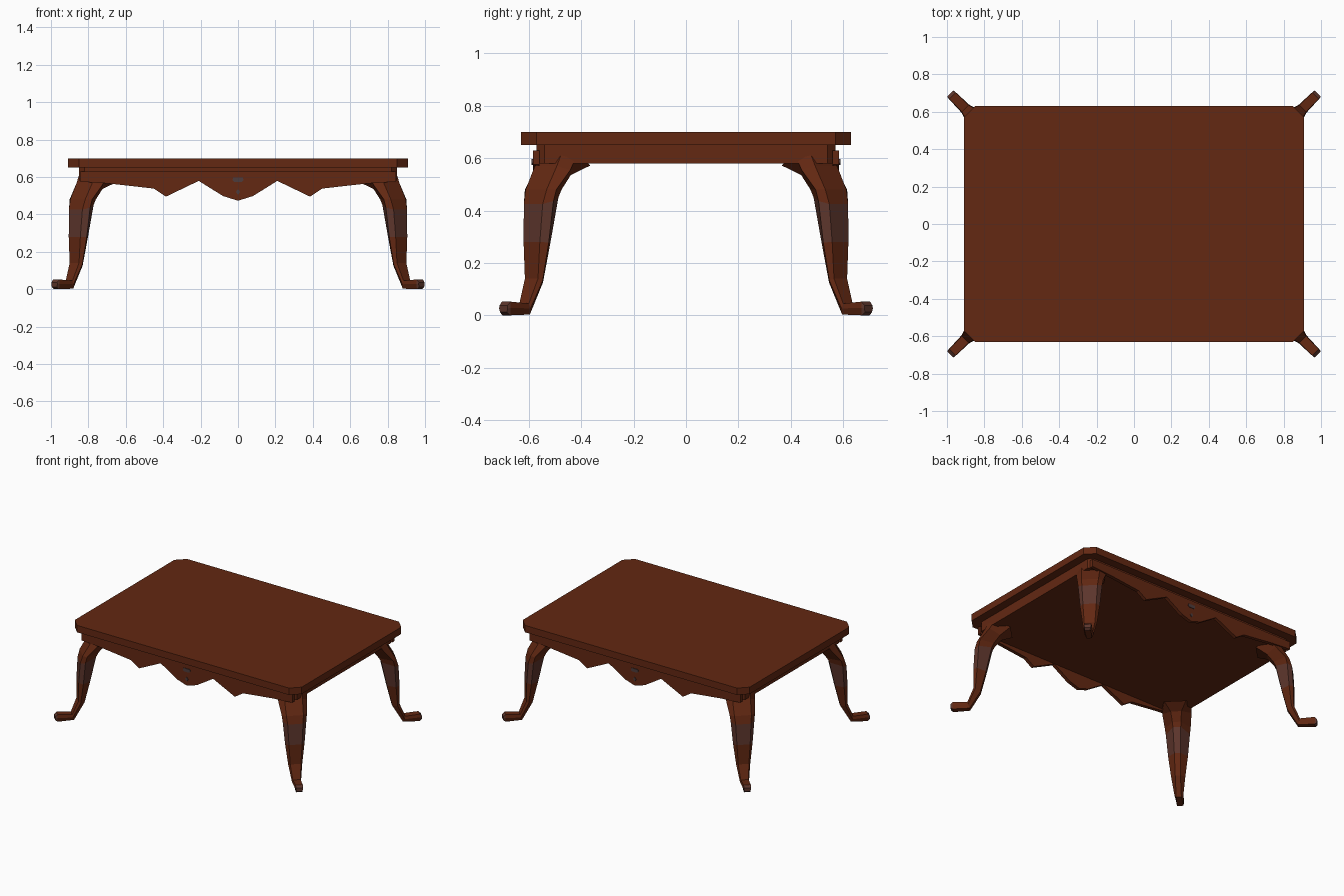
import bpy, bmesh

if "Cube" in bpy.data.objects:
    bpy.data.objects.remove(bpy.data.objects["Cube"])


def material(name, rgb):
    m = bpy.data.materials.new(name)
    m.diffuse_color = (*rgb, 1)
    m.use_nodes = True
    m.node_tree.nodes["Principled BSDF"].inputs["Base Color"].default_value = m.diffuse_color
    return m


WOOD = material("reddish brown wood", (0.125, 0.021, 0.006))
WORN = material("greyish worn wood", (0.108, 0.036, 0.025))
METAL = material("dull grey metal", (0.075, 0.045, 0.045))


def finish(name, bm, *mats):
    bmesh.ops.recalc_face_normals(bm, faces=bm.faces)
    me = bpy.data.meshes.new(name)
    bm.to_mesh(me)
    bm.free()
    for m in mats:
        me.materials.append(m)
    ob = bpy.data.objects.new(name, me)
    bpy.context.collection.objects.link(ob)
    return ob


def extrude_outline(name, points, offset, mat):
    """Extrude a flat outline of 3D points into a solid."""
    bm = bmesh.new()
    face = bm.faces.new([bm.verts.new(p) for p in points])
    new = bmesh.ops.extrude_face_region(bm, geom=[face])["geom"]
    bmesh.ops.translate(bm, vec=offset,
                        verts=[g for g in new if isinstance(g, bmesh.types.BMVert)])
    return finish(name, bm, mat)


def slab(name, x, y, cut, z0, z1):
    """Rectangular board with cut corners."""
    outline = [(x - cut, y), (x, y - cut), (x, cut - y), (x - cut, -y),
               (cut - x, -y), (-x, cut - y), (-x, y - cut), (cut - x, y)]
    extrude_outline(name, [(a, b, z0) for a, b in outline], (0, 0, z1 - z0), WOOD)


# Table top and the straight frame under it
slab("table_top", 0.91, 0.63, 0.06, 0.65, 0.70)
slab("frame", 0.85, 0.57, 0.03, 0.58, 0.65)

# Scalloped boards with small fittings, front and back
half = [(0.845, 0.63), (0.845, 0.575), (0.69, 0.565), (0.45, 0.538),
        (0.385, 0.495), (0.21, 0.579), (0.08, 0.498)]
scallop = half + [(0, 0.473)] + [(-x, z) for x, z in reversed(half)]
plate = [(-0.03, 0.582), (-0.02, 0.573), (0.02, 0.573), (0.03, 0.582),
         (0.025, 0.597), (-0.025, 0.597)]
knob = [(-0.012, 0.52), (0, 0.505), (0.012, 0.52), (0, 0.535)]
for side, s in (("front", -1), ("back", 1)):
    for part, shape, y, depth, mat in (("apron", scallop, 0.560, 0.025, WOOD),
                                       ("plate", plate, 0.583, 0.006, METAL),
                                       ("knob", knob, 0.583, 0.006, METAL)):
        extrude_outline(f"{side}_{part}", [(x, s * y, z) for x, z in shape],
                        (0, s * depth, 0), mat)

# Leg rings along the diagonal: outer (u, z, half width), middle (u, half width),
# inner (u, z, half width)
RINGS = [
    (0.510, 0.645, 0.045, 0.485, 0.070, 0.415, 0.572, 0.050),
    (0.535, 0.570, 0.042, 0.510, 0.068, 0.465, 0.535, 0.025),
    (0.572, 0.480, 0.040, 0.555, 0.060, 0.495, 0.480, 0.020),
    (0.583, 0.425, 0.036, 0.562, 0.056, 0.505, 0.450, 0.018),
    (0.589, 0.280, 0.031, 0.570, 0.046, 0.532, 0.275, 0.014),
    (0.590, 0.140, 0.025, 0.580, 0.033, 0.558, 0.125, 0.012),
    (0.618, 0.045, 0.018, 0.615, 0.021, 0.608, 0.003, 0.012),
    (0.686, 0.052, 0.017, 0.688, 0.018, 0.686, 0.000, 0.015),
    (0.697, 0.037, 0.015, 0.697, 0.0165, 0.697, 0.012, 0.013),
]
SHIFT = 0.285  # legs lie on the line x - y = SHIFT


def leg(name, sx, sy):
    bm = bmesh.new()
    loops = []
    for uo, zo, wo, um, wm, ui, zi, wi in RINGS:
        zm = 0.55 * zo + 0.45 * zi
        ring = [(uo, wo, zo), (um, wm, zm), (ui, wi, zi),
                (ui, -wi, zi), (um, -wm, zm), (uo, -wo, zo)]
        loops.append([bm.verts.new((sx * (u + w + SHIFT), sy * (u - w), z))
                      for u, w, z in ring])
    for k, (a, b) in enumerate(zip(loops, loops[1:])):
        for i in range(6):
            j = (i + 1) % 6
            f = bm.faces.new((a[i], a[j], b[j], b[i]))
            f.material_index = 1 if k in (3, 7) else 0  # worn band and toe
    bm.faces.new(loops[0])
    bm.faces.new(loops[-1]).material_index = 1
    finish(name, bm, WOOD, WORN)


for side, sy in (("front", -1), ("back", 1)):
    for hand, sx in (("left", -1), ("right", 1)):
        leg(f"{side}_{hand}_leg", sx, sy)
